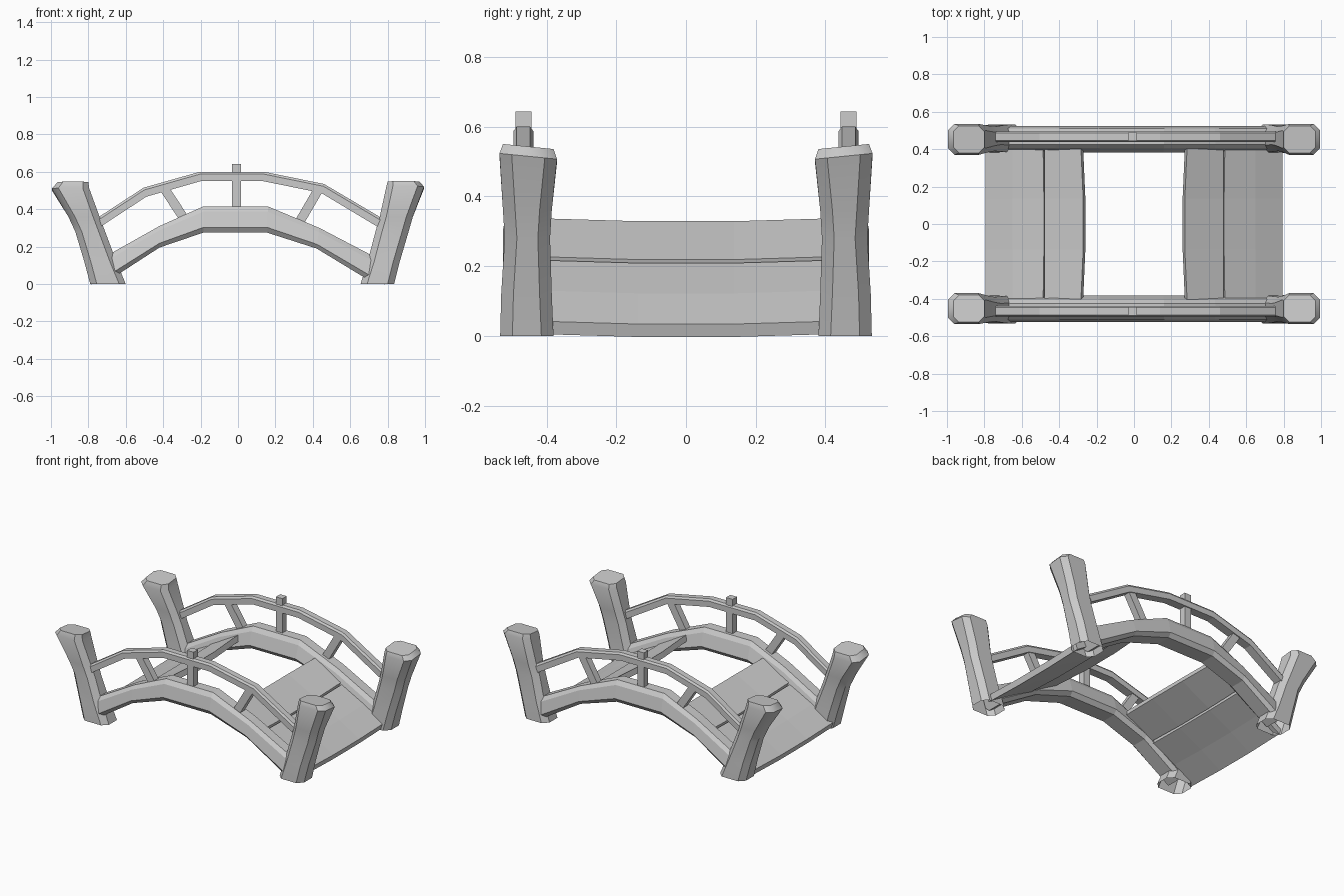
import bpy, bmesh, math
from mathutils import Vector

if "Cube" in bpy.data.objects:
    bpy.data.objects.remove(bpy.data.objects["Cube"])


def make(name, verts, faces, smooth=None):
    me = bpy.data.meshes.new(name)
    me.from_pydata(verts, [], faces)
    bm = bmesh.new()
    bm.from_mesh(me)
    bmesh.ops.recalc_face_normals(bm, faces=bm.faces)
    bm.to_mesh(me)
    bm.free()
    ob = bpy.data.objects.new(name, me)
    bpy.context.collection.objects.link(ob)
    if smooth:
        bpy.ops.object.select_all(action='DESELECT')
        ob.select_set(True)
        bpy.context.view_layer.objects.active = ob
        bpy.ops.object.shade_smooth_by_angle(angle=math.radians(smooth))
    return ob


def loft(name, rings, cap_start=True, smooth=None):
    """Skin a list of equal-length vertex rings."""
    n = len(rings[0])
    faces = []
    for r in range(len(rings) - 1):
        for i in range(n):
            j = (i + 1) % n
            faces.append((r*n + i, r*n + j, (r+1)*n + j, (r+1)*n + i))
    if cap_start:
        faces.append(tuple(range(n)))
    faces.append(tuple((len(rings) - 1)*n + i for i in range(n)))
    return make(name, [v for ring in rings for v in ring], faces, smooth)


def post(name, levels, s):
    """Leaning post: level = z, x0, x1, inner y, outer y, corner cut."""
    rings = []
    for z, x0, x1, y0, y1, c in levels:
        pts = [(x0+c, y0), (x1-c, y0), (x1, y0+c), (x1, y1-c),
               (x1-c, y1), (x0+c, y1), (x0, y1-c), (x0, y0+c)]
        tilt = 0.1 if z > 0.4 else 0
        rings.append([(x, s*y, z + tilt*(y - 0.45)) for x, y in pts])
    return loft(name, rings, False, 40)


def arch(name, top, bottom, section, s):
    """Sweep a section (y, 0..1 height) between a top and a bottom edge line."""
    rings = []
    for (xt, zt), (xb, zb) in zip(top, bottom):
        rings.append([(xb + (xt-xb)*h, s*y, zb + (zt-zb)*h) for y, h in section])
    return loft(name, rings)


def bar(name, p, q, w, y, d, s):
    """Square strut between two points in the x-z plane."""
    p, q = Vector(p), Vector(q)
    n = Vector((-(q-p).y, (q-p).x)).normalized() * w/2
    return loft(name, [[(c.x + a*n.x, s*(y + b*d/2), c.y + a*n.y)
                        for a, b in ((-1, -1), (1, -1), (1, 1), (-1, 1))]
                       for c in (p, q)])


LEFT = [(0.0, -.79, -.60, .38, .533, .035), (.12, -.822, -.65, .385, .53, .035),
        (.28, -.87, -.71, .39, .52, .035), (.36, -.907, -.74, .385, .525, .035),
        (.505, -.995, -.795, .37, .535, .035), (.54, -.965, -.80, .38, .525, .03)]
RIGHT = [(0.0, .655, .835, .38, .533, .035), (.12, .693, .865, .385, .53, .035),
         (.28, .735, .912, .39, .52, .035), (.36, .758, .935, .385, .525, .035),
         (.515, .793, .995, .37, .535, .035), (.543, .80, .97, .38, .525, .03)]
BEAM_TOP = [(-.74, .13), (-.42, .31), (-.185, .415), (.16, .415), (.435, .30), (.76, .13)]
BEAM_BOT = [(-.69, .02), (-.42, .195), (-.185, .275), (.155, .275), (.42, .19), (.70, .02)]
BEAM_SEC = [(.405, 0), (.383, .2), (.405, .8), (.425, 1), (.49, 1),
            (.51, .8), (.525, .2), (.505, 0)]
RAIL_TOP = [(-.765, .345), (-.505, .515), (-.205, .60), (.14, .60), (.46, .535), (.765, .355)]
RAIL_BOT = [(-.745, .30), (-.49, .467), (-.20, .55), (.135, .55), (.445, .487), (.745, .307)]
RAIL_SEC = [(.438, 0), (.438, .75), (.447, 1), (.486, 1), (.495, .75), (.495, 0)]

# Side parts, mirrored across the walkway
for s, side in ((-1, "front"), (1, "back")):
    post(side + "_left_post", LEFT, s)
    post(side + "_right_post", RIGHT, s)
    arch(side + "_beam", BEAM_TOP, BEAM_BOT, BEAM_SEC, s)
    arch(side + "_handrail", RAIL_TOP, RAIL_BOT, RAIL_SEC, s)
    bar(side + "_centre_baluster", (-.008, .39), (-.008, .643), .048, .466, .045, s)
    bar(side + "_left_baluster", (-.285, .345), (-.39, .505), .05, .466, .045, s)
    bar(side + "_right_baluster", (.325, .325), (.43, .505), .05, .466, .045, s)


def plank(name, line, thick, side, bow):
    """Deck board running across y, dipping slightly in the middle."""
    rings = []
    for y in (-.41, -.137, .137, .41):
        end = abs(y) > .3
        off = [(bow if end and i == 0 else 0, 0 if end else -.008)
               for i in range(len(line))]
        up = [(side*(x + o[0]), y, z + o[1]) for (x, z), o in zip(line, off)]
        dn = [(side*(abs(x) - .012), y, z - thick) for x, _, z in reversed(up)]
        rings.append(up + dn)
    return loft(name, rings)


# Surviving deck boards on both slopes
for side, label in ((-1, "left"), (1, "right")):
    plank(label + "_upper_plank", [(.272, .337), (.478, .227)], .035, side, .012)
    plank(label + "_lower_plank", [(.482, .217), (.65, .13), (.795, .042)], .037, side, .004)
